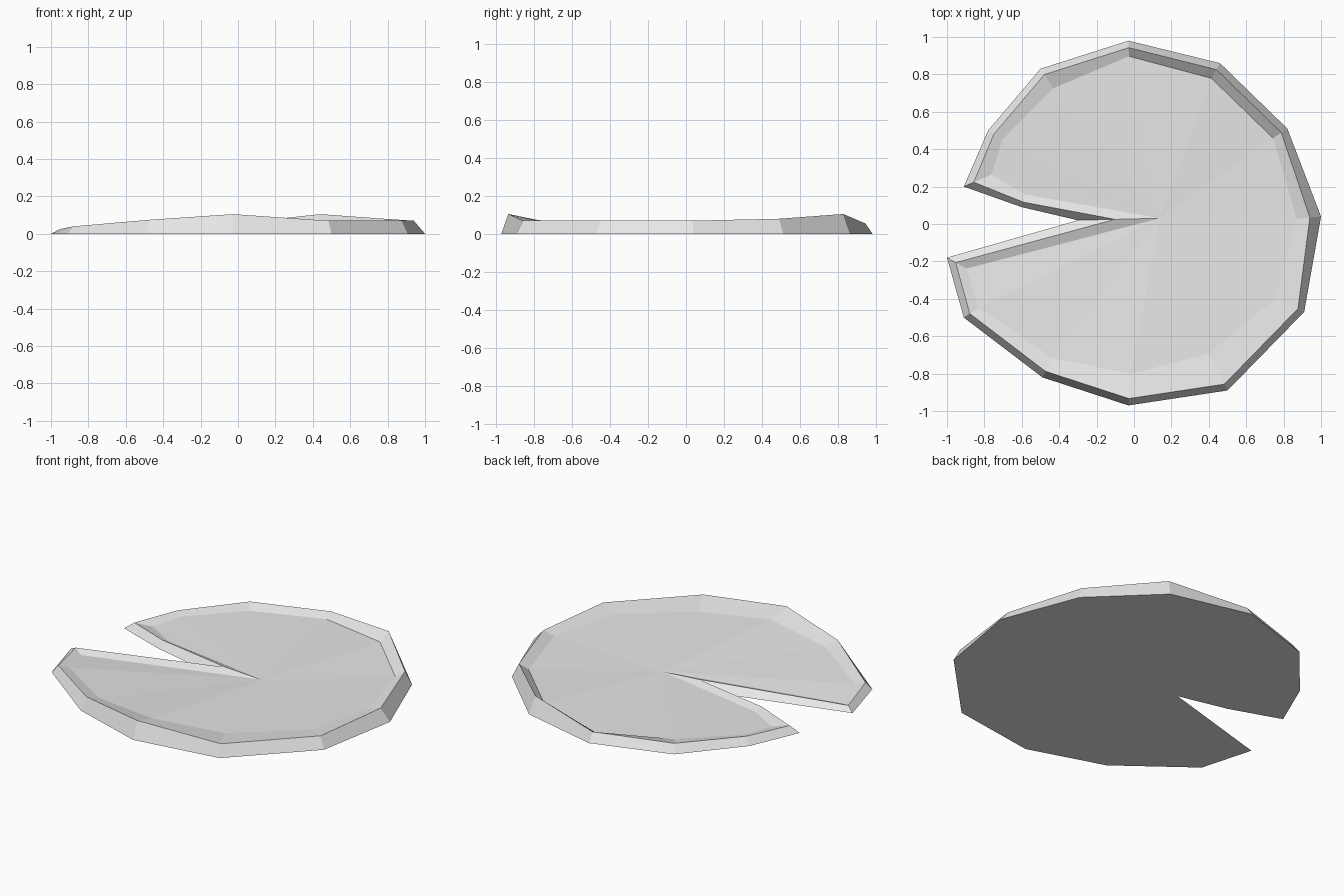
import bpy
import bmesh
from mathutils import Vector

default_cube = bpy.data.objects.get("Cube")
if default_cube:
    bpy.data.objects.remove(default_cube, do_unlink=True)

# Leaf outline, counter-clockwise from the tip of the notch:
# x, y, rim inset, rim height, hollow inset, hollow height
CORNERS = [
    (-.30, .02, .05, .045, .11, .03),
    (-1.0, -.18, .038, .025, .085, .008),
    (-.91, -.50, .036, .04, .09, .03),
    (-.49, -.82, .036, .075, .115, .05),
    (-.03, -.97, .036, .105, .165, .07),
    (.50, -.89, .036, .07, .21, .05),
    (.91, -.47, .036, .07, .16, .055),
    (1.0, .04, .058, .07, .125, .05),
    (.82, .51, .038, .08, .09, .045),
    (.46, .86, .038, .105, .09, .05),
    (-.03, .98, .036, .055, .08, .025),
    (-.50, .83, .036, .05, .12, .035),
    (-.78, .50, .036, .045, .09, .03),
    (-.91, .20, .04, .04, .11, .025),
    (-.60, .09, .028, .045, .07, .025),
]


def make_material(name, color):
    material = bpy.data.materials.new(name)
    material.use_nodes = True
    material.diffuse_color = color
    shader = next(n for n in material.node_tree.nodes if n.type == "BSDF_PRINCIPLED")
    shader.inputs["Base Color"].default_value = color
    return material


def miter_direction(before, corner, after):
    """Vector that moves a corner inward by one unit from both of its edges."""
    first = (corner - before).normalized()
    second = (after - corner).normalized()
    normal_a = Vector((-first.y, first.x))
    normal_b = Vector((-second.y, second.x))
    return (normal_a + normal_b) / (1 + normal_a.dot(normal_b))


def build_leaf_pad():
    mesh = bpy.data.meshes.new("leaf_pad")
    bm = bmesh.new()
    count = len(CORNERS)
    outline = [Vector(row[:2]) for row in CORNERS]
    base, rim, hollow = [], [], []

    # Three rings: ground outline, raised rim and sunken hollow
    for i, (x, y, rim_in, rim_z, hollow_in, hollow_z) in enumerate(CORNERS):
        corner = outline[i]
        inward = miter_direction(outline[i - 1], corner, outline[(i + 1) % count])
        for ring, inset, height in ((base, 0, 0), (rim, rim_in, rim_z),
                                    (hollow, hollow_in, hollow_z)):
            spot = corner + inward * inset
            ring.append(bm.verts.new((spot.x, spot.y, height)))

    # Outer wall and inner slope
    for lower, upper in ((base, rim), (rim, hollow)):
        for i in range(count):
            j = (i + 1) % count
            bm.faces.new((lower[i], lower[j], upper[j], upper[i]))

    # Top facets fan out from the notch tip
    for i in range(1, count - 1):
        bm.faces.new((hollow[0], hollow[i], hollow[i + 1]))

    # Flat underside
    bm.faces.new(list(reversed(base)))

    bm.to_mesh(mesh)
    bm.free()
    leaf = bpy.data.objects.new("leaf_pad", mesh)
    bpy.context.collection.objects.link(leaf)
    return leaf


leaf_pad = build_leaf_pad()
leaf_pad.data.materials.append(make_material("light_grey", (.8, .8, .8, 1)))
